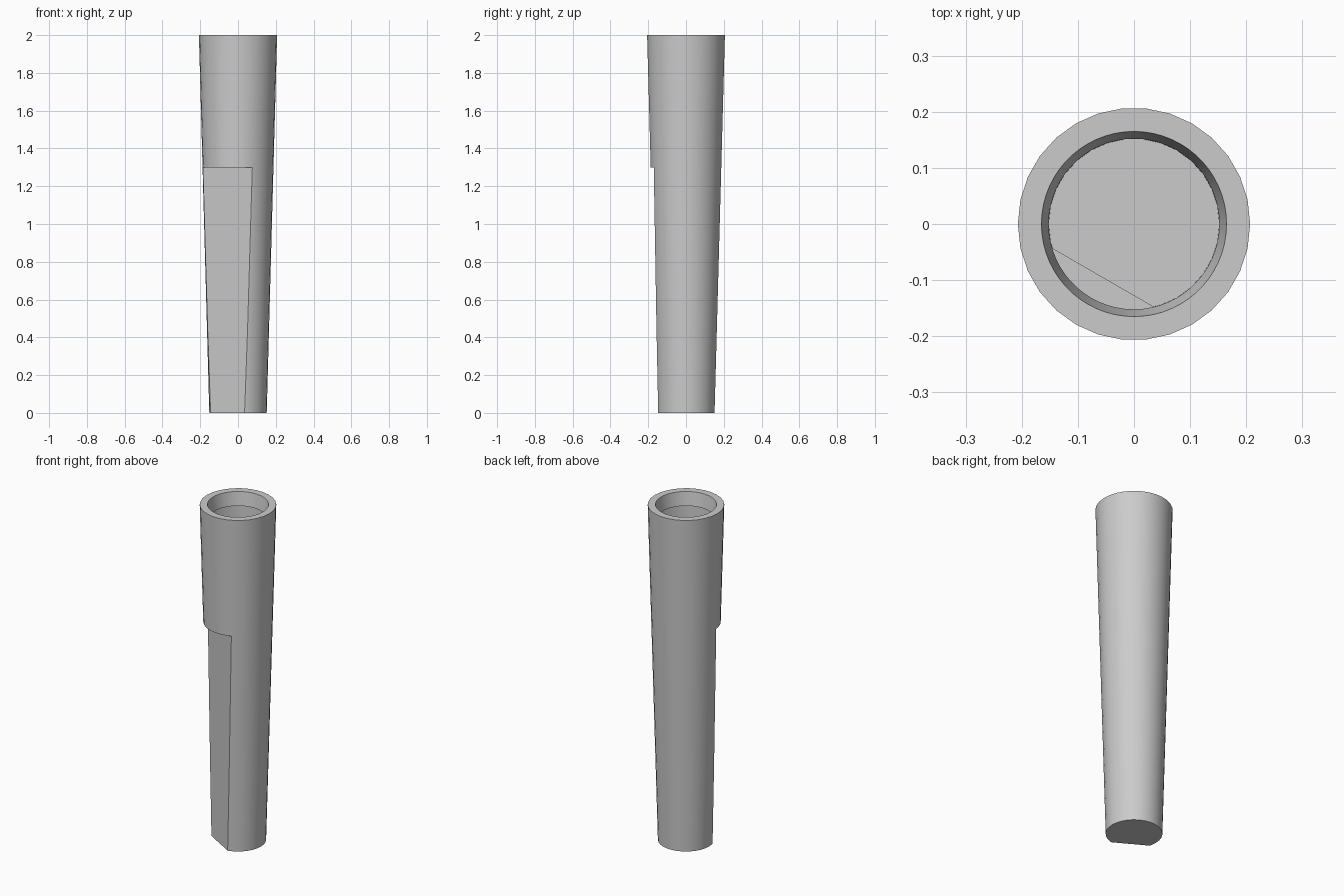
import bpy
import bmesh
from math import radians
from mathutils import Matrix, Vector

cube = bpy.data.objects.get("Cube")
if cube:
    bpy.data.objects.remove(cube, do_unlink=True)

SIDES = 30
HEIGHT, STEP_Z, LIP_Z = 2.0, 1.3, 1.92
R_BOTTOM, R_TOP = 0.152, 0.207
R_HOLE, R_LIP = 0.165, 0.152
FLAT_NORMAL = Vector((-0.5, -0.866, 0)).normalized()
FLAT_POINT = FLAT_NORMAL * 0.11

grey = bpy.data.materials.new("plain_grey")
grey.use_nodes = True
grey.diffuse_color = (0.6, 0.6, 0.6, 1)
grey.node_tree.nodes["Principled BSDF"].inputs["Base Color"].default_value = (0.6, 0.6, 0.6, 1)


def radius_at(z):
    return R_BOTTOM + (R_TOP - R_BOTTOM) * z / HEIGHT


def ring(bm, r, z, sides=SIDES):
    spin = Matrix.Rotation(radians(90), 4, "Z")
    verts = bmesh.ops.create_circle(
        bm, segments=sides, radius=r, matrix=Matrix.Translation((0, 0, z)) @ spin)["verts"]
    return verts, list({e for v in verts for e in v.link_edges})


def wall(bm, lower, upper):
    bmesh.ops.bridge_loops(bm, edges=lower[1] + upper[1])


def cut(bm, **clear):
    geom = bm.verts[:] + bm.edges[:] + bm.faces[:]
    result = bmesh.ops.bisect_plane(bm, geom=geom, plane_co=FLAT_POINT,
                                    plane_no=FLAT_NORMAL, **clear)
    return [g for g in result["geom_cut"] if isinstance(g, bmesh.types.BMVert)]


def add_part(target, build):
    part = bmesh.new()
    build(part)
    mesh = bpy.data.meshes.new("part")
    part.to_mesh(mesh)
    part.free()
    target.from_mesh(mesh)
    bpy.data.meshes.remove(mesh)


# Lower shaft with one flat side and a closed end
def lower_shaft(bm):
    base = ring(bm, radius_at(0), 0)
    wall(bm, base, ring(bm, radius_at(STEP_Z), STEP_Z))
    bm.faces.new(base[0])
    corners = cut(bm, clear_outer=True)
    across = Vector((0, 0, 1)).cross(FLAT_NORMAL)
    low = sorted((v for v in corners if v.co.z < 0.01), key=lambda v: v.co.dot(across))
    high = sorted((v for v in corners if v.co.z > STEP_Z - 0.01), key=lambda v: v.co.dot(across))
    edge = [v for v in corners if v not in low and v not in high]
    right = sorted((v for v in edge if v.co.dot(across) > 0), key=lambda v: v.co.z)
    left = sorted((v for v in edge if v.co.dot(across) < 0), key=lambda v: -v.co.z)
    bm.faces.new([low[0], low[-1], *right, high[-1], high[0], *left])


# Step above the flat side
def step(bm):
    bm.faces.new(ring(bm, radius_at(STEP_Z), STEP_Z)[0])
    cut(bm, clear_inner=True)


# Upper shaft, rim and tapered socket lip
def upper_shaft(bm):
    base = ring(bm, radius_at(STEP_Z), STEP_Z)
    top = ring(bm, R_TOP, HEIGHT)
    wall(bm, base, top)
    hole = ring(bm, R_HOLE, HEIGHT, SIDES * 2)
    wall(bm, ring(bm, R_LIP, LIP_Z, SIDES * 2), hole)
    bmesh.ops.triangle_fill(bm, edges=top[1] + hole[1], use_beauty=True, normal=(0, 0, 1))


shaft = bmesh.new()
for build in (lower_shaft, step, upper_shaft):
    add_part(shaft, build)
bmesh.ops.remove_doubles(shaft, verts=shaft.verts, dist=0.0002)
bmesh.ops.recalc_face_normals(shaft, faces=shaft.faces)
mesh = bpy.data.meshes.new("tapered_shaft")
shaft.to_mesh(mesh)
shaft.free()
mesh.materials.append(grey)
obj = bpy.data.objects.new("tapered_shaft", mesh)
bpy.context.collection.objects.link(obj)

bpy.ops.object.select_all(action="DESELECT")
obj.select_set(True)
bpy.context.view_layer.objects.active = obj
bpy.ops.object.shade_smooth_by_angle(angle=radians(30))
